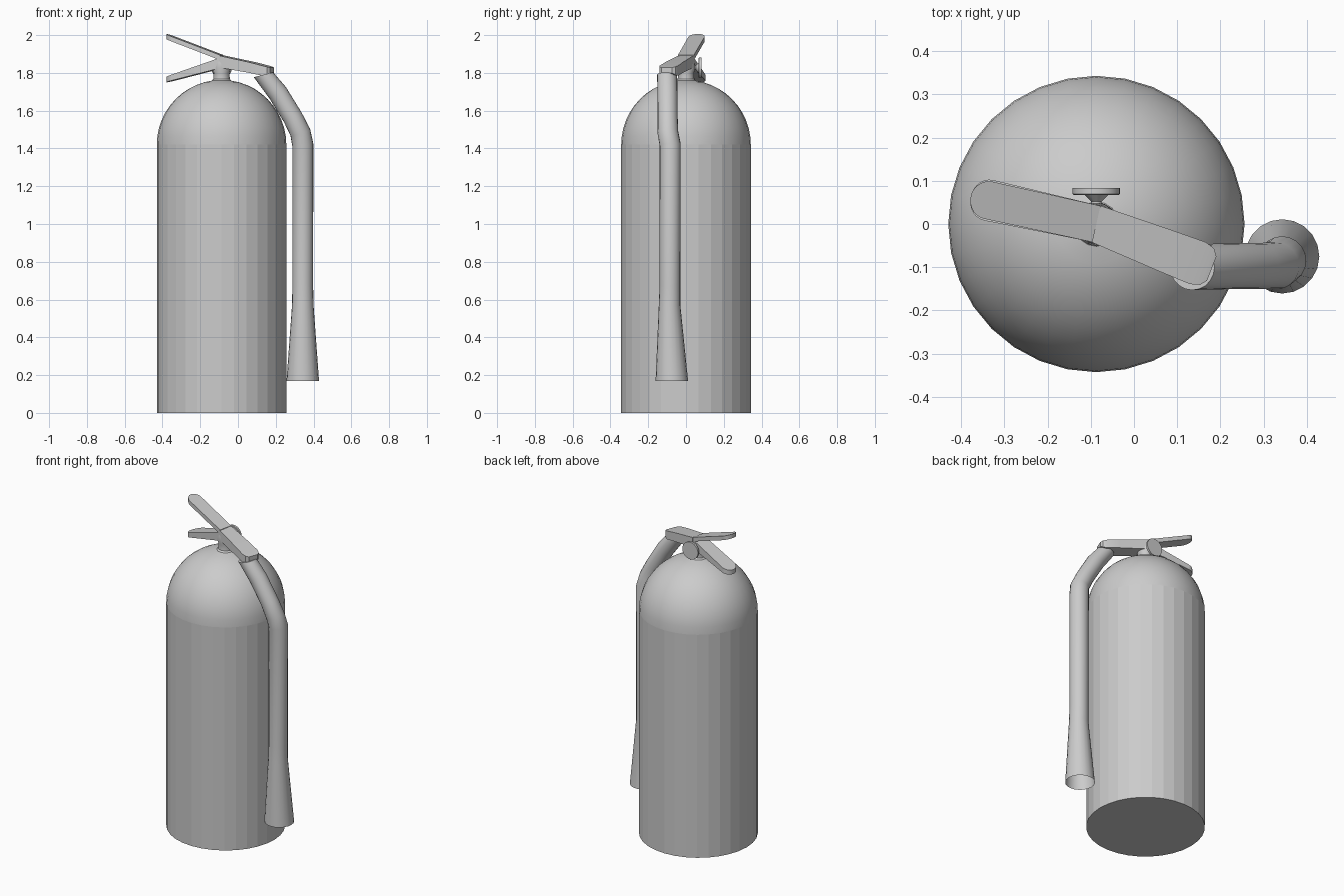
import bpy
from math import sin, cos, pi, radians, sqrt
from mathutils import Vector, Matrix

if "Cube" in bpy.data.objects:
    bpy.data.objects.remove(bpy.data.objects["Cube"])

CX = -0.087  # axis of the tank


def make(name, verts, faces, angle=35):
    me = bpy.data.meshes.new(name)
    me.from_pydata([tuple(v) for v in verts], [], faces)
    ob = bpy.data.objects.new(name, me)
    bpy.context.collection.objects.link(ob)
    bpy.ops.object.select_all(action='DESELECT')
    ob.select_set(True)
    bpy.context.view_layer.objects.active = ob
    bpy.ops.object.mode_set(mode='EDIT')
    bpy.ops.mesh.select_all(action='SELECT')
    bpy.ops.mesh.normals_make_consistent(inside=False)
    bpy.ops.object.mode_set(mode='OBJECT')
    bpy.ops.object.shade_smooth_by_angle(angle=radians(angle))
    return ob


def loft(name, rings, cap_start=True, cap_end=True):
    n = len(rings[0])
    faces = []
    for k in range(len(rings) - 1):
        for i in range(n):
            j = (i + 1) % n
            faces.append((k*n + i, k*n + j, (k+1)*n + j, (k+1)*n + i))
    if cap_start:
        faces.append(tuple(range(n))[::-1])
    if cap_end:
        faces.append(tuple(range((len(rings) - 1)*n, len(rings)*n)))
    return make(name, [v for r in rings for v in r], faces)


def circle(center, normal, r, n):
    q = Vector(normal).to_track_quat('Z', 'Y')
    return [Vector(center) + q @ Vector((r*cos(2*pi*i/n), r*sin(2*pi*i/n), 0))
            for i in range(n)]


def turned(name, origin, axis, profile, n):
    a = Vector(axis)
    return loft(name, [circle(Vector(origin) + a*h, a, r, n) for r, h in profile])


def slab(name, start, end, stations):
    """Flat bar in plan from start to end; stations are (t, half width, z low, z high)."""
    a, b = Vector((*start, 0)), Vector((*end, 0))
    d = (b - a).normalized()
    s = Vector((-d.y, d.x, 0))
    rings = []
    for t, w, z0, z1 in stations:
        p = a.lerp(b, t)
        rings.append([p + s*x + Vector((0, 0, z))
                      for x, z in ((-w, z0), (w, z0), (w, z1), (-w, z1))])
    return loft(name, rings)


def lever(name, z_root, z_tip, w_root=0.043, w_tip=0.048):
    """Grip that runs out to a rounded tip."""
    st = [(0, w_root, *z_root)]
    for i in range(7):
        a = i/6 * radians(82)
        t = 0.86 + 0.14*sin(a)
        st.append((t, w_tip*cos(a), *(z_root[k] + (z_tip[k] - z_root[k])*t for k in (0, 1))))
    return slab(name, (CX, 0), (-0.378, 0.064), st)


# Tank with a domed top
R = 0.343
dome = [(R*cos(a), 1.42 + R*sin(a)) for a in (radians(82)*i/11 for i in range(12))]
tank = turned("tank", (CX, 0, 0), (0, 0, 1), [(R, 0)] + dome + [(0.03, 1.764)], 32)
for p in tank.data.polygons:
    if p.center.z < 1.4:
        p.use_smooth = False

# Neck flaring into the valve
turned("neck", (CX, 0, 0), (0, 0, 1),
       [(0.055, 1.755), (0.044, 1.768), (0.042, 1.80), (0.05, 1.825), (0.045, 1.86)], 16)

# Valve block running out to the hose
slab("valve_block", (CX, 0), (0.18, -0.103),
     [(-0.02, 0.043, 1.83, 1.893), (0.62, 0.05, 1.80, 1.856), (0.88, 0.052, 1.785, 1.838),
      (0.96, 0.045, 1.79, 1.832), (1.0, 0.03, 1.80, 1.828)])

# Squeeze lever and carrying handle
lever("squeeze_lever", (1.868, 1.895), (1.98, 2.006), w_tip=0.044)
lever("carry_handle", (1.825, 1.88), (1.75, 1.778))

# Pressure gauge on a small stem at the back
turned("gauge_stem", (CX, 0.03, 1.827), (0, 1, 0),
       [(0.012, 0), (0.012, 0.022), (0.028, 0.038)], 12)
turned("gauge", (CX, 0.067, 1.827), (0, 1, 0), [(0.052, 0), (0.055, 0.003), (0.055, 0.016)], 24)

# Hose with flared open nozzle
path = [((0.135, -0.1, 1.79), 0.053), ((0.21, -0.098, 1.695), 0.053),
        ((0.29, -0.097, 1.565), 0.053), ((0.33, -0.096, 1.485), 0.055),
        ((0.343, -0.084, 1.42), 0.056), ((0.343, -0.085, 0.67), 0.055),
        ((0.343, -0.087, 0.57), 0.057), ((0.343, -0.075, 0.17), 0.086)]
pts = [Vector(p) for p, r in path]
rings = []
for i, (p, r) in enumerate(path):
    t = Vector((0, 0, 0))
    if i > 0:
        t += (pts[i] - pts[i-1]).normalized()
    if i < len(pts) - 1:
        t += (pts[i+1] - pts[i]).normalized()
    if i == 0:
        t = Vector((0.25, 0, -1))
    if i >= len(pts) - 3:
        t = Vector((0, 0, -1))
    # ring frame kept aligned to the y axis so the tube does not twist
    t.normalize()
    u = Vector((0, 1, 0)) - t*t.y
    u.normalize()
    v = t.cross(u)
    rings.append([pts[i] + r*(u*cos(2*pi*k/20) + v*sin(2*pi*k/20)) for k in range(20)])
loft("hose", rings, cap_end=False)
